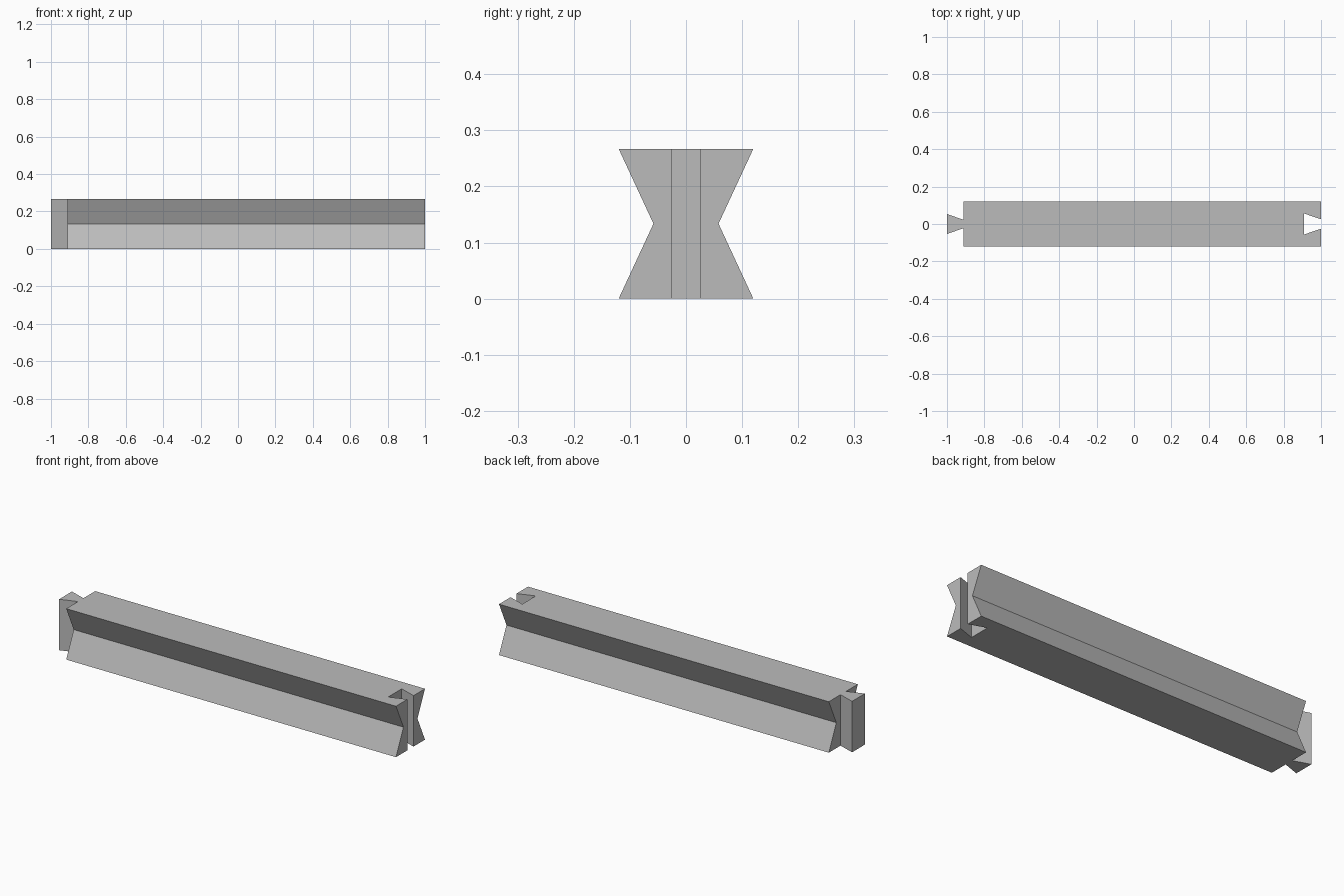
import bpy, bmesh

HEIGHT = 0.267
SHOULDER = -0.912   # end of the beam where the tongue starts

cube = bpy.data.objects.get("Cube")
if cube:
    bpy.data.objects.remove(cube, do_unlink=True)

grey = bpy.data.materials.new("plain grey")
grey.use_nodes = True
colour = (0.5, 0.5, 0.5, 1)
grey.diffuse_color = colour
grey.node_tree.nodes["Principled BSDF"].inputs["Base Color"].default_value = colour


def prism(name, outline, sweep):
    """Extrude a closed outline along a vector into a solid."""
    bm = bmesh.new()
    face = bm.faces.new([bm.verts.new(p) for p in outline])
    new = bmesh.ops.extrude_face_region(bm, geom=[face])["geom"]
    moved = [g for g in new if isinstance(g, bmesh.types.BMVert)]
    bmesh.ops.translate(bm, verts=moved, vec=sweep)
    bmesh.ops.recalc_face_normals(bm, faces=bm.faces)
    mesh = bpy.data.meshes.new(name)
    bm.to_mesh(mesh)
    bm.free()
    mesh.materials.append(grey)
    obj = bpy.data.objects.new(name, mesh)
    bpy.context.collection.objects.link(obj)
    return obj


def dovetail(name, x_neck, y_neck, x_wide, y_wide, z0, z1):
    """Upright wedge that widens from its neck."""
    outline = [(x_neck, -y_neck, z0), (x_neck, y_neck, z0),
               (x_wide, y_wide, z0), (x_wide, -y_wide, z0)]
    return prism(name, outline, (0, 0, z1 - z0))


# Beam with a pinched waist along both sides
half = [(0.12, 0), (0.058, HEIGHT / 2), (0.12, HEIGHT)]
section = half + [(-y, z) for y, z in reversed(half)]
beam = prism("beam", [(SHOULDER, y, z) for y, z in section], (1 - SHOULDER, 0, 0))

# Dovetail slot, continued past the beam end along the same slope
slot = dovetail("slot_cutter", 1.009, 0.022, 0.91, 0.056, -0.05, HEIGHT + 0.05)
slot.hide_render = True
slot.hide_viewport = True
slot.display_type = 'WIRE'
cut = beam.modifiers.new("slot", 'BOOLEAN')
cut.operation = 'DIFFERENCE'
cut.solver = 'EXACT'
cut.object = slot

# Matching tongue on the other end
dovetail("tongue", SHOULDER, 0.023, -1, 0.053, 0, HEIGHT)
